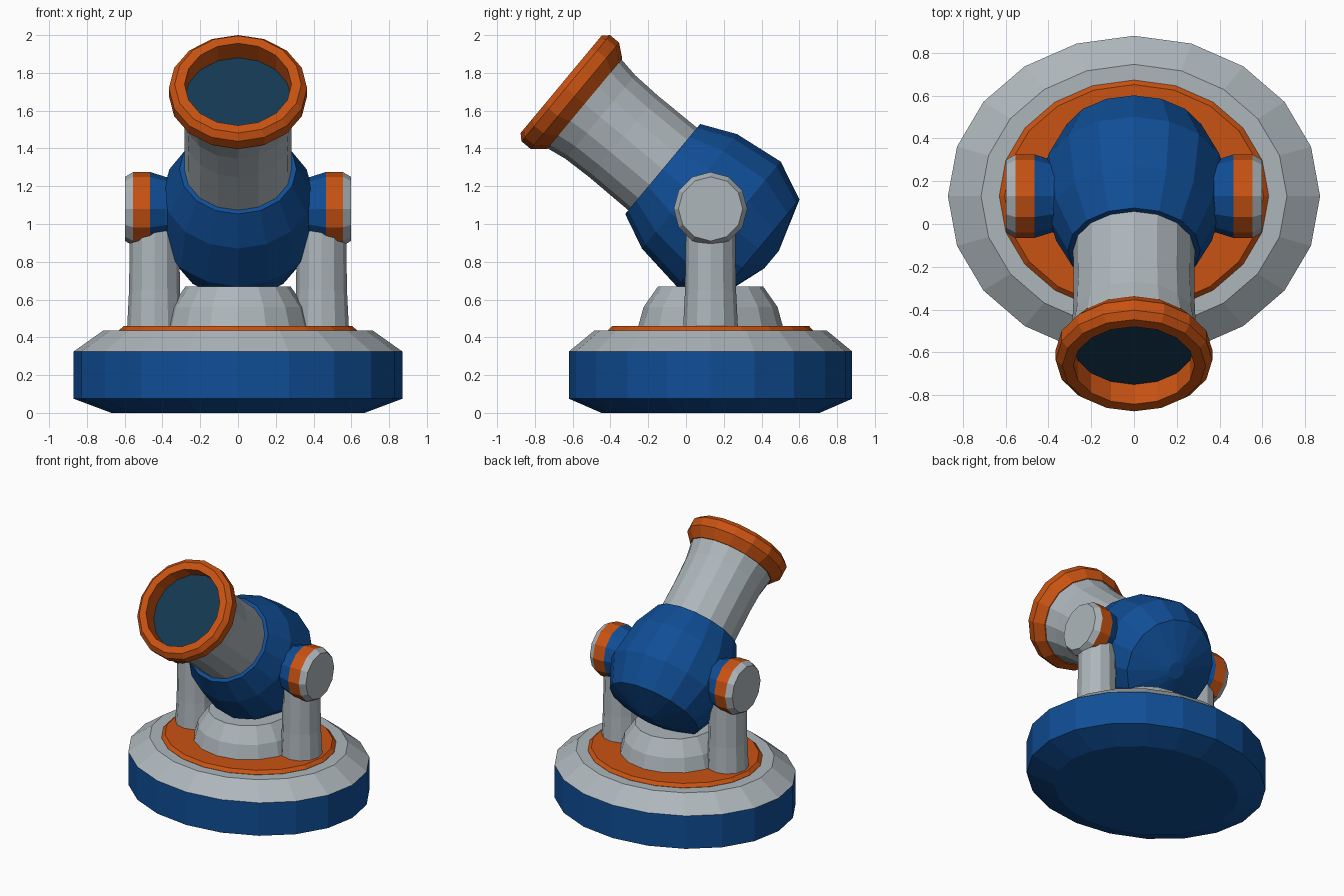
import bpy, bmesh, math
from mathutils import Matrix

if "Cube" in bpy.data.objects:
    bpy.data.objects.remove(bpy.data.objects["Cube"])


def material(name, rgb):
    m = bpy.data.materials.new(name)
    m.diffuse_color = (*rgb, 1)
    m.use_nodes = True
    m.node_tree.nodes["Principled BSDF"].inputs["Base Color"].default_value = m.diffuse_color
    return m


GREY = material("pale grey", (0.42, 0.47, 0.50))
BLUE = material("deep blue", (0.005, 0.076, 0.305))
ORANGE = material("burnt orange", (0.58, 0.085, 0.006))
DARK = material("dark bore blue", (0.007, 0.04, 0.085))

CY = 0.13        # depth of the vertical axis
PIVOT_Z = 1.08   # height of the tilt pivot


def lathe(name, profile, sides, mats, matrix, bands=None):
    """Spin (radius, height) points about local z; bands gives the material index
    of the start cap, each side band, then the end cap."""
    bm = bmesh.new()
    rings = []
    for r, h in profile:
        rings.append([bm.verts.new((r * math.cos(i * math.tau / sides),
                                    r * math.sin(i * math.tau / sides), h))
                      for i in range(sides)])
    bands = bands or [0] * (len(profile) + 1)
    bm.faces.new(rings[0][::-1]).material_index = bands[0]
    for k in range(len(rings) - 1):
        a, b = rings[k], rings[k + 1]
        for i in range(sides):
            j = (i + 1) % sides
            bm.faces.new((a[i], a[j], b[j], b[i])).material_index = bands[k + 1]
    bm.faces.new(rings[-1]).material_index = bands[-1]
    bm.transform(matrix)
    bmesh.ops.recalc_face_normals(bm, faces=bm.faces)
    me = bpy.data.meshes.new(name)
    bm.to_mesh(me)
    bm.free()
    for m in mats:
        me.materials.append(m)
    ob = bpy.data.objects.new(name, me)
    bpy.context.collection.objects.link(ob)
    return ob


upright = Matrix.Translation((0, CY, 0))
oval = upright @ Matrix.Diagonal((1, 0.862, 1, 1))
pivot = Matrix.Translation((0, CY, PIVOT_Z))
tilted = pivot @ Matrix.Rotation(math.radians(50.2), 4, 'X')

# Oval base with chamfered foot and grey sloping deck
lathe("base", [(0.67, 0), (0.87, 0.075), (0.87, 0.325), (0.715, 0.435)],
      20, [BLUE, GREY], oval, [0, 0, 0, 1, 1])
lathe("deck_plate", [(0.63, 0.42), (0.63, 0.437), (0.605, 0.46)], 20, [ORANGE], oval)

# Round pedestal under the body
lathe("pedestal", [(0.385, 0.45), (0.355, 0.56), (0.278, 0.67)], 16, [GREY], upright)

# Tilted faceted body
lathe("body", [(0.06, -0.42), (0.34, -0.33), (0.43, -0.125), (0.394, 0.145), (0.31, 0.33)],
      16, [BLUE], tilted)

# Barrel and hollow muzzle ring
lathe("barrel", [(0.285, 0.25), (0.282, 0.60), (0.288, 0.76), (0.308, 0.88)],
      16, [GREY], tilted)
lathe("muzzle", [(0.312, 0.868), (0.366, 0.935), (0.366, 0.998), (0.335, 1.03),
                 (0.283, 1.03), (0.283, 0.91)],
      16, [ORANGE, DARK], tilted, [0, 0, 0, 0, 0, 0, 1])

# Side posts and pivot hubs, mirrored left and right
for side, s in (("left", -1), ("right", 1)):
    lathe(side + "_post", [(0.145, 0.45), (0.135, 0.65), (0.13, 1.0)], 12, [GREY],
          Matrix.Translation((s * 0.442, CY, 0)))
    lathe(side + "_pivot_hub",
          [(0.165, 0.30), (0.17, 0.385), (0.195, 0.465), (0.195, 0.555), (0.17, 0.598)],
          12, [BLUE, ORANGE, GREY],
          pivot @ Matrix.Rotation(s * math.pi / 2, 4, 'Y'), [0, 0, 0, 1, 2, 2])
